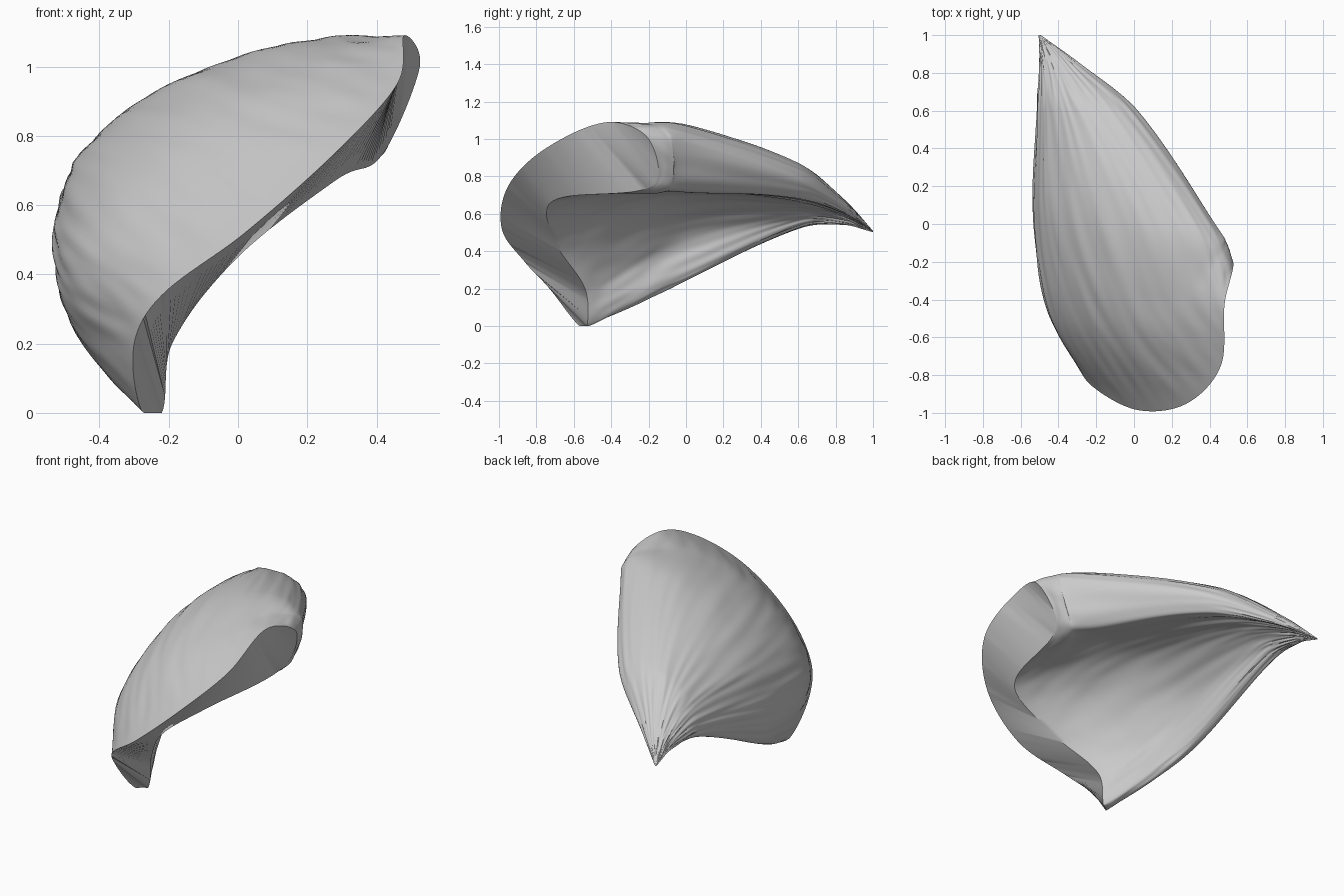
import bpy, bmesh
from mathutils import Vector, noise

if "Cube" in bpy.data.objects:
    bpy.data.objects.remove(bpy.data.objects["Cube"])

K, L = 14, 16          # samples per span, around and along the shell


def hermite(p, t, i, f):
    """Smooth curve through points p with knots t, on span i at fraction f."""
    def tangent(j):
        a, b = max(j - 1, 0), min(j + 1, len(p) - 1)
        return (p[b] - p[a]) / max(t[b] - t[a], 1e-6)
    h = t[i + 1] - t[i]
    f2, f3 = f * f, f * f * f
    return (p[i] * (2 * f3 - 3 * f2 + 1) + tangent(i) * h * (f3 - 2 * f2 + f)
            + p[i + 1] * (3 * f2 - 2 * f3) + tangent(i + 1) * h * (f3 - f2))


def round_ring(pts):
    """Closed smooth loop through the ring's control points."""
    n = len(pts)
    ext = [pts[i % n] for i in range(-1, n + 2)]
    knots = [0.0]
    for a, b in zip(ext, ext[1:]):
        knots.append(knots[-1] + max((b - a).length, 1e-4) ** 0.7)
    return [hermite(ext, knots, i + 1, k / K) for i in range(n) for k in range(K)]


# Each ring: 8 outer points (lower edge to right edge), 5 inner points back
rim = [(-.28, -.58, .01), (-.30, -.73, .2), (-.22, -.86, .34), (.02, -.985, .52),
       (.28, -.95, .75), (.46, -.75, .95), (.48, -.42, 1.09), (.525, -.2, 1.0),
       (.42, -.18, .75), (.28, -.71, .67), (.0, -.7, .45), (-.19, -.54, .2),
       (-.22, -.53, .0)]
belly = [(-.38, -.3, .11), (-.46, -.4, .3), (-.43, -.5, .49), (-.25, -.53, .71),
         (-.03, -.52, .88), (.22, -.45, 1.01), (.41, -.25, 1.085), (.49, -.1, 1.0),
         (.39, -.1, .73), (.2, -.4, .72), (-.06, -.4, .60), (-.31, -.3, .33),
         (-.33, -.28, .13)]
middle = [(-.47, .25), (-.525, .4), (-.515, .57), (-.42, .76), (-.2, .94), (.08, 1.05),
          (.32, 1.07), (.43, .98), (.33, .73), (.1, .74), (-.15, .68), (-.38, .48),
          (-.41, .27)]
neck = [(-.49, .52), (-.515, .56), (-.505, .64), (-.46, .73), (-.36, .82), (-.23, .87),
        (-.08, .86), (.02, .79), (-.04, .69), (-.14, .68), (-.27, .65), (-.39, .59),
        (-.44, .54)]

controls = [
    [Vector(p) for p in rim],
    [Vector(p) for p in belly],
    [Vector((x, 0, z)) for x, z in middle],
    [Vector((x, .6, z)) for x, z in neck],
    [Vector((-.49 + .4 * (x + .49), .85, .54 + .37 * (z - .52))) for x, z in neck],
    [Vector((-.5, 1.0, .505)) + Vector((x + .3, 0, z - .68)) * .02 for x, z in neck],
]
rings = [round_ring(c) for c in controls]
knots = [0, .5, 1, 1.62, 1.92, 2.1]
N = len(rings[0])

# Loft the rings from the open rim to the pointed tip
bm = bmesh.new()
grid = []
for i in range(len(rings) - 1):
    for s in range(L + (i == len(rings) - 2)):
        row = []
        for j in range(N):
            p = hermite([r[j] for r in rings], knots, i, s / L)
            row.append(bm.verts.new((p.x, p.y, max(p.z, 0))))
        grid.append(row)
for a, b in zip(grid, grid[1:]):
    for j in range(N):
        k = (j + 1) % N
        bm.faces.new((a[j], a[k], b[k], b[j]))
bm.faces.new(grid[-1])

# Rim face bridging the outer and inner edges
outer = 7 * K
first = grid[0]
for j in range(outer):
    ids = [j, j + 1, (N - (j + 1) * 6 // 7) % N, (N - j * 6 // 7) % N]
    verts = list(dict.fromkeys(first[q] for q in ids))
    if len(verts) > 2:
        bm.faces.new(verts)
bmesh.ops.recalc_face_normals(bm, faces=bm.faces)
bm.normal_update()

# Fine furrows running lengthwise toward the tip
moves = []
for r, row in enumerate(grid[1:-1], 1):
    fade = min(1, r / 5) * min(1, (len(grid) - r) / 20)
    for j, v in enumerate(row):
        edge = min(j, N - j, abs(j - outer), 6) / 6
        n = noise.noise(Vector((j * .31, r * .09, 3.7)))
        moves.append((v, v.normal * n * .007 * fade * edge))
for v, d in moves:
    v.co += d

mesh = bpy.data.meshes.new("curved_shell")
bm.to_mesh(mesh)
bm.free()
shell = bpy.data.objects.new("curved_shell", mesh)
bpy.context.collection.objects.link(shell)
bpy.context.view_layer.objects.active = shell
shell.select_set(True)
bpy.ops.object.shade_smooth_by_angle(angle=0.6)
